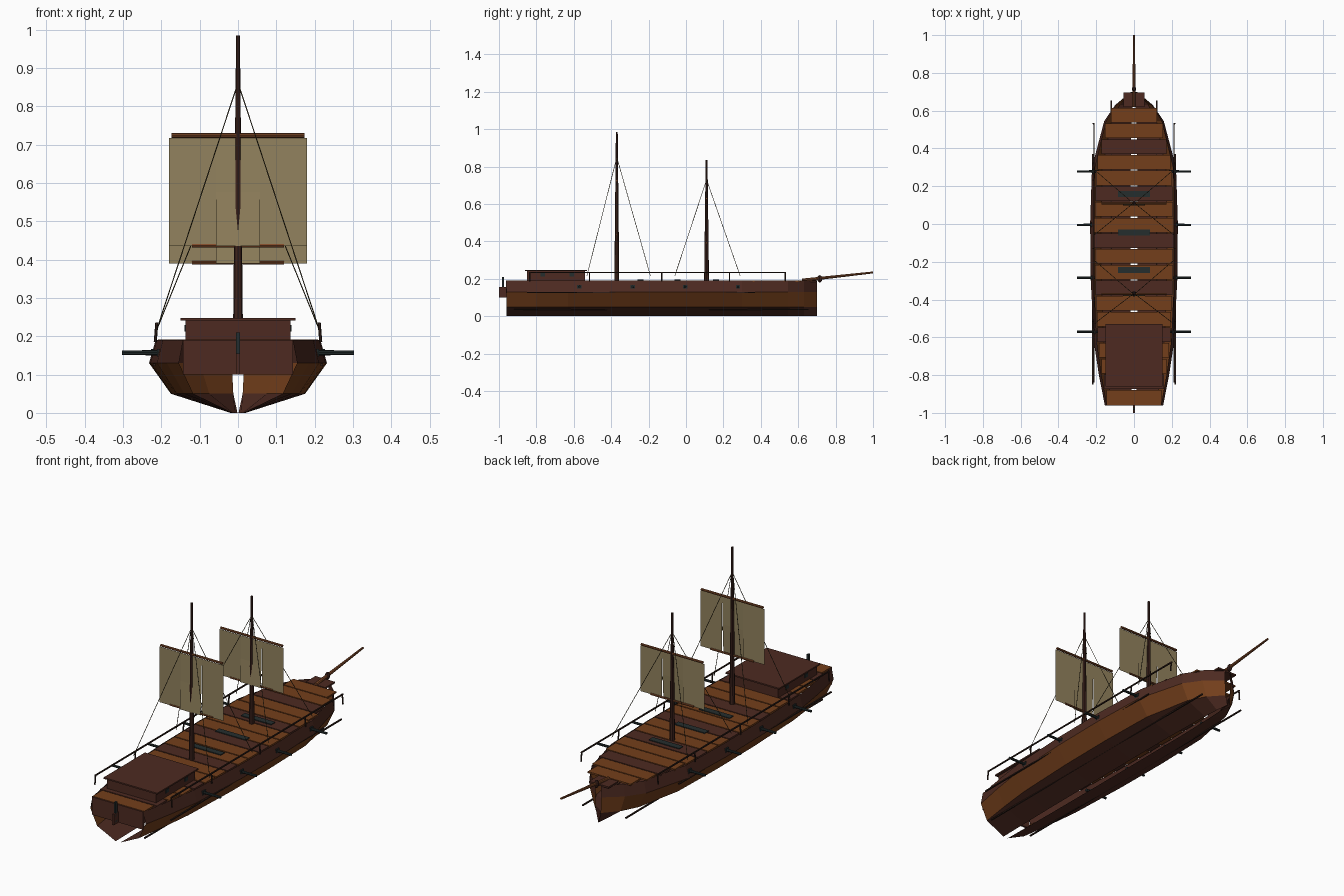
import bpy, bmesh, math
from mathutils import Vector, Matrix

if "Cube" in bpy.data.objects:
    bpy.data.objects.remove(bpy.data.objects["Cube"])


def material(name, rgb):
    m = bpy.data.materials.new(name)
    m.diffuse_color = (*rgb, 1)
    m.use_nodes = True
    m.node_tree.nodes["Principled BSDF"].inputs["Base Color"].default_value = m.diffuse_color
    return m


WOOD = material("warm_wood", (0.172, 0.049, 0.011))
SPAR = material("spar_wood", (0.22, 0.068, 0.022))
DARK = material("dark_red_wood", (0.074, 0.023, 0.015))
MAST = material("mast_wood", (0.048, 0.017, 0.012))
RAIL = material("blackened_wood", (0.030, 0.014, 0.010))
IRON = material("dark_iron", (0.018, 0.027, 0.027))
SAIL = material("canvas", (0.29, 0.226, 0.112))
ROPE = material("rope", (0.050, 0.038, 0.015))


def finish(name, bm, *mats):
    me = bpy.data.meshes.new(name)
    bm.to_mesh(me)
    bm.free()
    for m in mats:
        me.materials.append(m)
    ob = bpy.data.objects.new(name, me)
    bpy.context.collection.objects.link(ob)
    return ob


def box(name, lo, hi, mat):
    lo, hi = Vector(lo), Vector(hi)
    bm = bmesh.new()
    bmesh.ops.create_cube(bm, size=1, matrix=Matrix.Translation((lo + hi) / 2)
                          @ Matrix.Diagonal((*(hi - lo), 1)))
    return finish(name, bm, mat)


def rod(name, a, b, r1, r2, mat, sides=8):
    a, b = Vector(a), Vector(b)
    d = b - a
    rot = d.to_track_quat('Z', 'Y').to_matrix().to_4x4()
    bm = bmesh.new()
    bmesh.ops.create_cone(bm, cap_ends=True, segments=sides, radius1=r1, radius2=r2,
                          depth=d.length, matrix=Matrix.Translation((a + b) / 2) @ rot)
    return finish(name, bm, mat)


def mirror(ob):
    ob.modifiers.new("mirror", 'MIRROR')
    return ob


# Half width of the deck along the ship
STATIONS = [(-0.96, 0.143), (-0.80, 0.172), (-0.63, 0.196), (-0.3, 0.212), (0, 0.215),
            (0.3, 0.206), (0.545, 0.146), (0.63, 0.092), (0.70, 0.015)]


def deck_half(y):
    for (y0, w0), (y1, w1) in zip(STATIONS, STATIONS[1:]):
        if y <= y1:
            return w0 + (w1 - w0) * (y - y0) / (y1 - y0)
    return STATIONS[-1][1]


# Hull: two open shells with three strakes, open along the keel and stern
bm = bmesh.new()
profile = [(0.09, 0.0), (0.815, 0.05), (1.08, 0.13), (1.0, 0.19)]
rows = [[bm.verts.new((w * k, y, z)) for k, z in profile] for y, w in STATIONS]
for r0, r1 in zip(rows, rows[1:]):
    for i in range(3):
        f = bm.faces.new((r0[i], r1[i], r1[i + 1], r0[i + 1]))
        f.material_index = 1 if i == 1 else 0
mirror(finish("hull", bm, DARK, WOOD))
box("transom", (-0.143, -0.962, 0.10), (0.143, -0.952, 0.19), DARK)

# Deck planks, every third one dark
for i in range(20):
    y0 = -0.96 + 0.083 * i
    w = deck_half(y0 + 0.0415) - 0.006
    box("deck_plank", (-w, y0 + 0.003, 0.184), (w, y0 + 0.080, 0.192),
        DARK if i % 3 == 1 else WOOD)

# Straight wales along the sides
mirror(box("upper_wale", (0.215, -0.85, 0.123), (0.222, 0.37, 0.129), RAIL))
mirror(box("lower_wale", (0.117, -0.92, 0.033), (0.124, 0.655, 0.039), RAIL))

# Rails with posts
mirror(box("rail", (0.209, -0.84, 0.230), (0.215, 0.535, 0.236), RAIL))
for y in (-0.836, -0.516, -0.13, 0.233, 0.531):
    mirror(rod("rail_post", (0.216, y, 0.185), (0.212, y, 0.234), 0.004, 0.004, RAIL, 6))

# Cannons and their ports
for y in (-0.57, -0.285, -0.005, 0.278):
    x = deck_half(y) * 1.045
    mirror(box("gun_port", (x - 0.006, y - 0.012, 0.147), (x + 0.003, y + 0.012, 0.167), IRON))
    mirror(rod("cannon", (x - 0.03, y, 0.157), (0.303, y, 0.157), 0.007, 0.006, IRON))

# Deck hatches
for y in (0.16, -0.045, -0.243):
    box("hatch", (-0.085, y - 0.016, 0.188), (0.085, y + 0.016, 0.196), IRON)

# Stern cabin
box("cabin", (-0.137, -0.85, 0.19), (0.137, -0.54, 0.241), DARK)
box("cabin_roof", (-0.15, -0.86, 0.241), (0.15, -0.53, 0.248), DARK)
for y in (-0.765, -0.61):
    mirror(box("cabin_window", (0.136, y - 0.012, 0.212), (0.140, y + 0.012, 0.23), IRON))

# Rudder
box("rudder_blade", (-0.005, -1.0, 0.10), (0.005, -0.962, 0.155), DARK)
box("rudder_post", (-0.005, -0.985, 0.11), (0.005, -0.972, 0.21), IRON)

# Bowsprit and its collar
rod("bowsprit", (0, 0.62, 0.192), (0, 1.0, 0.234), 0.009, 0.005, SPAR)
bm = bmesh.new()
bmesh.ops.create_uvsphere(bm, u_segments=8, v_segments=6, radius=1,
                          matrix=Matrix.Translation((0, 0.715, 0.2))
                          @ Matrix.Diagonal((0.012, 0.013, 0.02, 1)))
finish("bow_collar", bm, MAST)


# Square sail in three strips, the middle one leaning forward at its foot
def sail(name, y, bottom, top):
    bm = bmesh.new()
    for x0, x1, lean in ((-0.18, -0.058, 0), (-0.058, 0.058, 0.010), (0.058, 0.18, 0)):
        mid = (bottom + top) / 2
        rows = [[bm.verts.new((x, y - 0.002 - lean * t, z)) for x in (x0, x1)]
                for t, z in ((0, top), (0.3, mid), (1, bottom))]
        for a, b in zip(rows, rows[1:]):
            bm.faces.new((a[0], b[0], b[1], a[1]))
    finish(name, bm, SAIL)


# Masts with yards, sails and shrouds
for label, y, top, foot, head, tie, spread in (
        ("main", -0.37, 0.985, 0.435, 0.717, 0.85, (-0.53, -0.19)),
        ("fore", 0.11, 0.835, 0.39, 0.622, 0.73, (-0.06, 0.29))):
    rod(label + "_mast", (0, y, 0.15), (0, y, top), 0.0135, 0.005, MAST)
    sail(label + "_sail", y, foot, head)
    rod(label + "_upper_yard", (-0.173, y, head + 0.007), (0.173, y, head + 0.007),
        0.006, 0.006, SPAR)
    rod(label + "_lower_yard", (-0.12, y, foot + 0.002), (0.12, y, foot + 0.002),
        0.005, 0.005, SPAR)
    for ys in spread:
        mirror(rod(label + "_shroud", (0.004, y, tie), (0.213, ys, 0.215),
                   0.0015, 0.0015, ROPE, 5))
